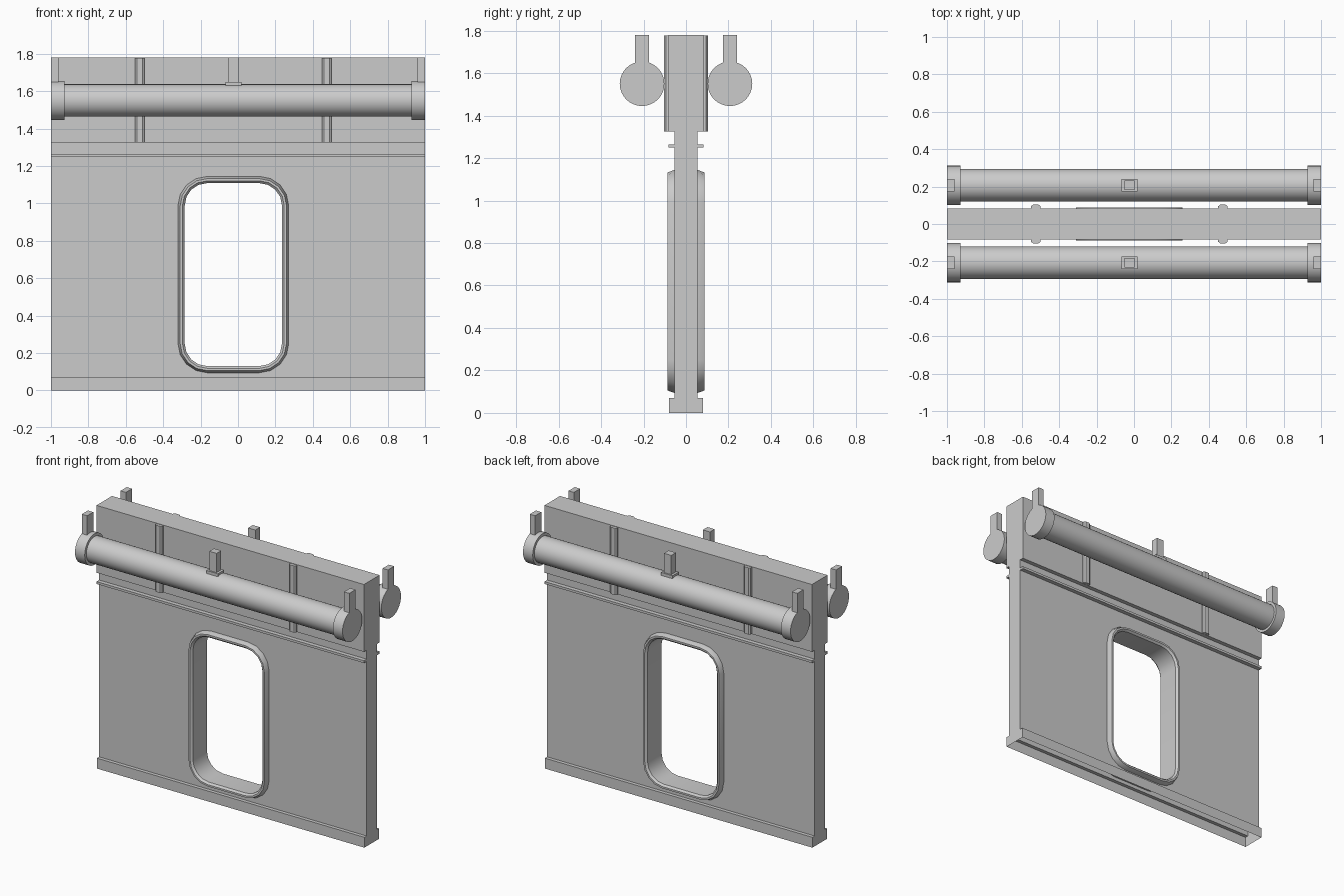
import bpy, bmesh, math
from mathutils import Matrix

if "Cube" in bpy.data.objects:
    bpy.data.objects.remove(bpy.data.objects["Cube"])

CX = -0.025  # window, ribs and middle hangers share this slight offset


def finish(name, bm, smooth=False, recalc=True):
    if recalc:
        bmesh.ops.recalc_face_normals(bm, faces=bm.faces[:])
    me = bpy.data.meshes.new(name)
    bm.to_mesh(me)
    bm.free()
    ob = bpy.data.objects.new(name, me)
    bpy.context.collection.objects.link(ob)
    bpy.ops.object.select_all(action='DESELECT')
    bpy.context.view_layer.objects.active = ob
    ob.select_set(True)
    if smooth:
        bpy.ops.object.shade_smooth_by_angle(angle=math.radians(35))
    return ob


def box(name, x0, x1, y0, y1, z0, z1):
    bm = bmesh.new()
    m = Matrix.Translation(((x0 + x1) / 2, (y0 + y1) / 2, (z0 + z1) / 2)) \
        @ Matrix.Diagonal((x1 - x0, y1 - y0, z1 - z0, 1))
    bmesh.ops.create_cube(bm, size=1, matrix=m)
    return finish(name, bm)


def cylinder_x(name, x0, x1, y, z, r):
    bm = bmesh.new()
    m = Matrix.Translation(((x0 + x1) / 2, y, z)) @ Matrix.Rotation(math.pi / 2, 4, 'Y')
    bmesh.ops.create_cone(bm, cap_ends=True, segments=32, radius1=r, radius2=r,
                          depth=x1 - x0, matrix=m)
    return finish(name, bm, smooth=True)


def prism(name, pts, axis, a, b):
    """Extrude a 2D outline (u, v) along an axis."""
    bm = bmesh.new()
    put = {'X': lambda u, v: (a, u, v), 'Y': lambda u, v: (u, a, v),
           'Z': lambda u, v: (u, v, a)}[axis]
    f = bm.faces.new([bm.verts.new(put(u, v)) for u, v in pts])
    ext = bmesh.ops.extrude_face_region(bm, geom=[f])
    d = [(b - a) if c == axis else 0 for c in 'XYZ']
    bmesh.ops.translate(bm, vec=d, verts=[g for g in ext['geom'] if isinstance(g, bmesh.types.BMVert)])
    return finish(name, bm)


def window_outline(d, n=4):
    """Rounded rectangle grown by d around the window opening."""
    hw, hh, r = 0.26, 0.489, 0.12
    pts = []
    for i, (sx, sz) in enumerate([(1, 1), (-1, 1), (-1, -1), (1, -1)]):
        for k in range(n + 1):
            t = math.pi / 2 * (i + k / n)
            pts.append((CX + sx * (hw - r) + (r + d) * math.cos(t),
                        0.619 + sz * (hh - r) + (r + d) * math.sin(t)))
    return pts


# wall panel with plinth, ledge and thicker upper band
half = [(0.079, 0), (0.079, 0.07), (0.055, 0.07), (0.055, 1.249), (0.083, 1.249),
        (0.083, 1.265), (0.055, 1.265), (0.055, 1.325), (0.083, 1.325), (0.083, 1.78)]
wall = prism("wall_panel", half + [(-y, z) for y, z in reversed(half)], 'X', -1, 1)

# window hole
cutter = prism("window_cutter", window_outline(0.02), 'Y', -0.3, 0.3)
mod = wall.modifiers.new("hole", 'BOOLEAN')
mod.operation, mod.solver, mod.object = 'DIFFERENCE', 'EXACT', cutter
bpy.context.view_layer.objects.active = wall
bpy.ops.object.modifier_apply(modifier=mod.name)
bpy.data.objects.remove(cutter)

# hollow panel: open underside, reveal supplied by the window frame
bm = bmesh.new()
bm.from_mesh(wall.data)
drop = [f for f in bm.faces if all(v.co.z < 0.001 for v in f.verts) or
        (abs(f.normal.y) < 0.5 and all(abs(v.co.x) < 0.4 for v in f.verts))]
bmesh.ops.delete(bm, geom=drop, context='FACES')
bm.to_mesh(wall.data)
bm.free()

# window frame: raised trim on both faces joined by the reveal
trim = [(0.0, 0.075), (0.012, 0.088), (0.024, 0.088), (0.036, 0.055)]
section = trim + [(d, -y) for d, y in reversed(trim)]
bm = bmesh.new()
rings = [[bm.verts.new((x, y, z)) for x, z in window_outline(d)] for d, y in section]
for i, ring in enumerate(rings):
    nxt = rings[(i + 1) % len(rings)]
    for j in range(len(ring)):
        k = (j + 1) % len(ring)
        bm.faces.new((ring[j], ring[k], nxt[k], nxt[j]))
finish("window_frame", bm, smooth=True)

for s, side in ((-1, "front"), (1, "back")):
    # chamfered vertical ribs on the upper band
    for cx, tag in ((CX - 0.5, "left"), (CX + 0.5, "right")):
        prism(f"{side}_rib_{tag}",
              [(cx - 0.025, s * 0.08), (cx - 0.025, s * 0.095), (cx - 0.015, s * 0.103),
               (cx + 0.015, s * 0.103), (cx + 0.025, s * 0.095), (cx + 0.025, s * 0.08)],
              'Z', 1.326, 1.777)

    # pipe with end collars
    py, pz = s * 0.207, 1.55
    cylinder_x(f"{side}_pipe", -0.95, 0.95, py, pz, 0.087)
    for e, tag in ((-1, "left"), (1, "right")):
        a, b = sorted((e * 0.928, e))
        cylinder_x(f"{side}_collar_{tag}", a, b, py, pz, 0.105)
        a, b = sorted((e * 0.96, e))
        box(f"{side}_end_hanger_{tag}", a, b, py - 0.033, py + 0.033, 1.62, 1.78)

    # middle hanger and its foot plate
    box(f"{side}_middle_hanger", CX - 0.027, CX + 0.027, py - 0.025, py + 0.025, 1.63, 1.78)
    box(f"{side}_hanger_foot", CX - 0.043, CX + 0.043, py - 0.034, py + 0.034, 1.62, 1.65)
